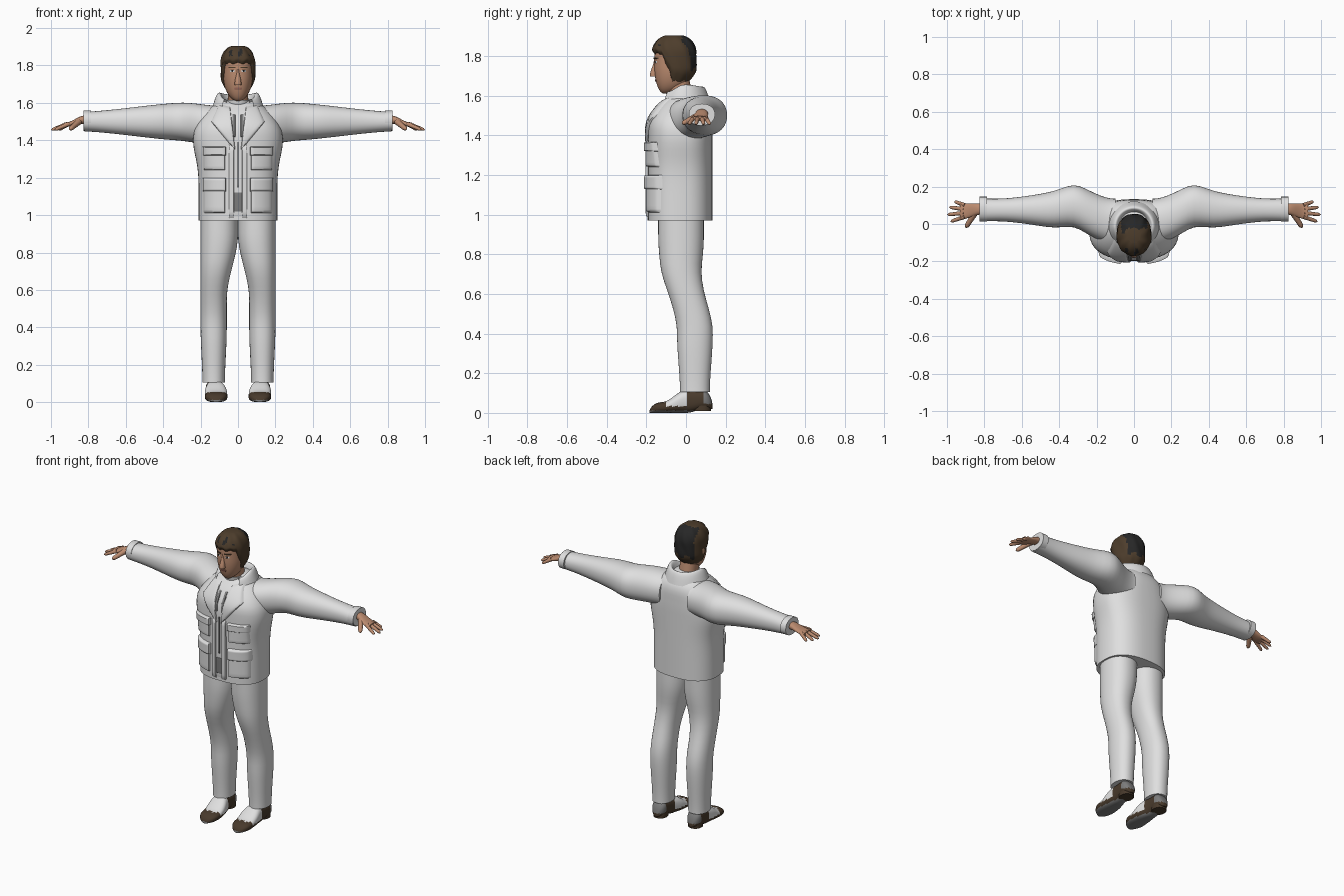
import bpy
import bmesh
from math import sin, cos, pi, sqrt, exp, copysign, radians
from mathutils import Vector
from mathutils.bvhtree import BVHTree

cube = bpy.data.objects.get("Cube")
if cube:
    bpy.data.objects.remove(cube, do_unlink=True)


def material(name, red, green, blue):
    mat = bpy.data.materials.new(name)
    mat.use_nodes = True
    mat.diffuse_color = (red, green, blue, 1)
    shader = mat.node_tree.nodes["Principled BSDF"]
    shader.inputs["Base Color"].default_value = mat.diffuse_color
    shader.inputs["Roughness"].default_value = 0.8
    return mat


WHITE = material("white cloth", 0.74, 0.74, 0.74)
SKIN = material("skin", 0.5, 0.26, 0.16)
HAIR = material("brown hair", 0.075, 0.047, 0.025)
DARK = material("near black", 0.02, 0.02, 0.02)
SHOE = material("brown leather", 0.065, 0.042, 0.025)
GREY = material("grey cloth", 0.2, 0.2, 0.2)
LIPS = material("lips", 0.36, 0.15, 0.11)


def ramp(value, low, high):
    t = min(1, max(0, (value - low) / (high - low)))
    return t * t * (3 - 2 * t)


def bump(value, middle, width):
    return exp(-((value - middle) / width) ** 2)


def rounded(value, end, length):
    """Quarter-circle taper that closes a form towards its end."""
    gap = max(0, 1 - abs(end - value) / length)
    return sqrt(max(0.01, 1 - gap * gap))


def oval(angle, power):
    return [copysign(abs(v) ** (2 / power), v) for v in (cos(angle), sin(angle))]


def build(name, rows, mats, closed=True, rule=None, side=1):
    """Skin a grid of points; rule picks a material slot from a face centre."""
    bm = bmesh.new()
    grid = [[bm.verts.new((p[0] * side, p[1], p[2])) for p in row] for row in rows]
    count = len(rows[0])
    for low, high in zip(grid, grid[1:]):
        for i in range(count if closed else count - 1):
            j = (i + 1) % count
            bm.faces.new((low[i], low[j], high[j], high[i]))
    if closed:
        bm.faces.new(grid[0][::-1])
        bm.faces.new(grid[-1])
    bmesh.ops.recalc_face_normals(bm, faces=bm.faces)
    for face in bm.faces:
        face.smooth = True
        if rule:
            face.material_index = rule(face.calc_center_median())
    mesh = bpy.data.meshes.new(name)
    bm.to_mesh(mesh)
    bm.free()
    mesh.set_sharp_from_angle(angle=radians(50))
    for mat in mats:
        mesh.materials.append(mat)
    ob = bpy.data.objects.new(name, mesh)
    bpy.context.collection.objects.link(ob)
    return ob


def loft(name, axis, start, stop, section, mats, power=2.2, sides=40, **extra):
    """Sweep an oval along an axis; section gives two centres and two radii."""
    rows, steps = [], 32
    for k in range(steps + 1):
        t = start + (stop - start) * (1 - cos(pi * k / steps)) / 2
        first, second, wide, tall = section(t)
        row = []
        for i in range(sides):
            u, v = oval(2 * pi * i / sides, power)
            p, q = first + wide * u, second + tall * v
            row.append({"x": (t, p, q), "y": (p, t, q), "z": (p, q, t)}[axis])
        rows.append(row)
    return build(name, rows, mats, **extra)


def limb(name, start, end, radius, mat, side):
    """Tapered round-tipped finger between two points."""
    a, b = Vector(start), Vector(end)
    turn = (b - a).to_track_quat("Z", "Y")
    rows = []
    for k in range(13):
        t = k / 12
        size = radius * (1 - 0.3 * t) * rounded(t, 1, 0.2)
        rows.append([a.lerp(b, t) + turn @ Vector((size * cos(pi * i / 6), size * sin(pi * i / 6), 0))
                     for i in range(12)])
    build(name, rows, [mat], side=side)


def surface(ob):
    return BVHTree.FromPolygons([v.co for v in ob.data.vertices], [p.vertices[:] for p in ob.data.polygons])


def box(x, z, width, height):
    w, h = width / 2, height / 2
    return [(x - w, z - h), (x + w, z - h), (x + w, z + h), (x - w, z + h)]


def patch(name, target, corners, mat, puff, side=1):
    """Raised panel on the front of a surface, from four (x, z) corners."""
    steps = [0, 0.04] + [k / 10 for k in range(1, 10)] + [0.96, 1]
    corners = [Vector(c) for c in corners]
    rows = []
    for v in steps:
        row = []
        for u in steps:
            p = corners[0].lerp(corners[1], u).lerp(corners[3].lerp(corners[2], u), v)
            hit = target.ray_cast(Vector((p.x, -1, p.y)), Vector((0, 1, 0)))[0]
            y = hit.y if hit else -0.05
            edge = min(u, 1 - u, v, 1 - v)
            row.append((p.x, y + (0.003 if edge == 0 else -puff * min(1, 0.7 + 3 * edge)), p.y))
        rows.append(row)
    build(name, rows, [mat], closed=False, side=side)


# Jacket body
def jacket_section(z):
    shoulder = rounded(z, 1.63, 0.2)
    return 0, -0.03 + 0.03 * ramp(z, 1.45, 1.6), (0.21 + 0.03 * bump(z, 1.4, 0.12)) * shoulder, 0.163 * shoulder


front = surface(loft("jacket_body", "z", 0.97, 1.625, jacket_section, [WHITE], power=2.5, sides=48))

# Shirt strip with dark bands in the jacket opening
patch("shirt_front", front, [(-0.03, 0.98), (0.03, 0.98), (0.06, 1.59), (-0.06, 1.59)], WHITE, 0.003)
patch("shirt_lower_band", front, box(0, 1.07, 0.05, 0.11), GREY, 0.005)
patch("shirt_placket", front, box(0, 1.27, 0.012, 0.26), GREY, 0.005)

# Rolled jacket collar around the back of the neck
rows = []
for k in range(13):
    t = k / 12
    row = []
    for i in range(41):
        turn = (i / 20 - 1) * 2.4
        drop = 0.035 * ramp(abs(turn), 1.5, 2.4) - 0.01 * ramp(abs(turn), 0.4, 1.4)
        r = 0.066 + 0.07 * t
        row.append((r * sin(turn), -0.015 + r * cos(turn), 1.57 + 0.075 * sin(pi * t) - drop))
    rows.append(row)
build("jacket_collar", rows, [WHITE], closed=False)

# Neck and shirt collar lean forward
loft("neck", "z", 1.54, 1.69, lambda z: (0, -0.015 - 0.2 * (z - 1.54), 0.054, 0.06), [SKIN])
loft("shirt_collar", "z", 1.55, 1.615, lambda z: (0, -0.02 - 0.2 * (z - 1.54), 0.06, 0.066), [WHITE])


# Head
def head_section(z):
    jaw, crown = rounded(z, 1.61, 0.14), rounded(z, 1.895, 0.08)
    return 0, -0.06 - 0.05 * (1 - jaw), 0.079 * jaw * crown, 0.1 * jaw * crown


def nose_section(z):
    low = 1 - ramp(z, 1.7, 1.78)
    return 0, -0.152 - 0.01 * low, 0.006 + 0.012 * low, 0.01 + 0.01 * low


face = surface(loft("head", "z", 1.611, 1.894, head_section, [SKIN]))
loft("nose", "z", 1.697, 1.785, nose_section, [SKIN], sides=16)
patch("mouth", face, box(0, 1.677, 0.04, 0.011), LIPS, 0.004)

# Hair shell with a shaped hairline
rows = []
for k in range(21):
    t = k / 20
    row = []
    for i in range(64):
        angle = 2 * pi * i / 64
        facing = -sin(angle)
        line = 1.672 + 0.07 * ramp(facing, 0, 0.25) + 0.07 * ramp(facing, 0.3, 0.6) + 0.005 * sin(11 * angle)
        z = line + (1.892 - line) * sin(t * pi / 2)
        cx, cy, rx, ry = head_section(z)
        lift = 0.013 * min(1, t * 7) + 0.01 * t * (1 - t) * sin(9 * angle + 40 * z)
        u, v = oval(angle, 2.2)
        row.append((cx + (rx + lift) * u, cy + (ry + lift) * v, z + 0.012 * ramp(z, 1.82, 1.89)))
    rows.append(row)


def hair_rule(c):
    wave = 0.015 * sin(90 * c.x + 50 * c.z)
    back = c.y + wave > -0.035 and c.z > 1.73 + wave and abs(c.x) < 0.07
    fringe = c.y < -0.13 and c.z > 1.85 and sin(120 * c.x) > 0.5
    return int(back or fringe)


build("hair", rows, [HAIR, DARK], rule=hair_rule)


def ear_section(z):
    size = rounded(z, 1.71, 0.04) * rounded(z, 1.78, 0.03)
    return 0.08, -0.05, 0.013 * size, 0.02 * size


def sleeve_section(x):
    outward = ramp(x, 0.1, 0.33)
    return (0.015 + 0.06 * outward + 0.02 * bump(x, 0.33, 0.08), 1.48 + 0.02 * outward,
            0.12 - 0.06 * ramp(x, 0.2, 0.75), 0.105 - 0.055 * ramp(x, 0.2, 0.9))


def palm_section(x):
    spread = ramp(x, 0.82, 0.92)
    return 0.08 - 0.012 * spread, 1.51 - 0.026 * spread, 0.03 + 0.012 * spread, 0.022 - 0.01 * spread


def leg_section(z):
    calf, thigh = ramp(z, 0.1, 0.4), ramp(z, 0.55, 0.9)
    return (0.13 - 0.03 * thigh, 0.045 - 0.07 * ramp(z, 0.4, 0.75),
            0.06 + 0.01 * calf + 0.03 * thigh, 0.075 + 0.015 * calf + 0.025 * thigh)


def shoe_section(y):
    ends = rounded(y, -0.185, 0.07) * rounded(y, 0.135, 0.05)
    sole = 0.02 * ramp(y, 0, 0.1)
    tall = (0.055 + 0.06 * ramp(y, -0.12, 0) - sole) / 2 * ends
    return 0.117 + 0.01 * ramp(y, -0.08, 0.08), sole + tall, (0.06 - 0.014 * ramp(y, -0.06, 0.03)) * ends, tall


def shoe_rule(c):
    if c.z < 0.012 or (c.y > 0.085 and c.z > 0.045):
        return 2
    scallop = 0.012 * cos(60 * (abs(c.x) - 0.117))
    return 0 if -0.115 - scallop < c.y < 0.01 and c.z > 0.045 + scallop else 1


for label, s in (("left", 1), ("right", -1)):
    # Eyes, brows and ears
    patch(label + "_eye", face, box(0.031, 1.77, 0.024, 0.01), WHITE, 0.003, s)
    patch(label + "_iris", face, box(0.031, 1.77, 0.009, 0.01), DARK, 0.004, s)
    patch(label + "_brow", face, box(0.032, 1.789, 0.04, 0.007), HAIR, 0.005, s)
    loft(label + "_ear", "z", 1.711, 1.779, ear_section, [SKIN], sides=16, side=s)

    # Lapel, front edge, and pockets with flaps
    patch(label + "_shirt_band", front, box(0.022, 1.48, 0.016, 0.13), GREY, 0.006, s)
    patch(label + "_front_edge", front, box(0.035, 1.18, 0.028, 0.4), WHITE, 0.012, s)
    patch(label + "_lapel", front, [(0.012, 1.34), (0.145, 1.5), (0.1, 1.595), (0.042, 1.58)], WHITE, 0.014, s)
    for level, z, height in (("chest", 1.3, 0.12), ("hip", 1.1, 0.18)):
        patch(f"{label}_{level}_pocket", front, box(0.127, z, 0.117, height), WHITE, 0.016, s)
        patch(f"{label}_{level}_flap", front, box(0.127, z + height * 0.35, 0.128, height * 0.4), WHITE, 0.024, s)

    # Sleeve, cuff and hand with spread fingers
    loft(label + "_sleeve", "x", 0.1, 0.82, sleeve_section, [WHITE], side=s)
    loft(label + "_cuff", "x", 0.785, 0.825, lambda x: (0.08, 1.505, 0.066, 0.054), [WHITE], side=s)
    loft(label + "_palm", "x", 0.8, 0.93, palm_section, [SKIN], side=s)
    for i, reach in enumerate((0.15, 0.17, 0.18, 0.17)):
        angle = 0.36 - 0.23 * i
        ray = Vector((cos(angle), sin(angle), 0))
        knuckle = Vector((0.82, 0.068, 1.488)) + ray * 0.09
        tip = Vector((0.82, 0.068, 1.455)) + ray * reach
        limb(f"{label}_finger_{i + 1}", knuckle, tip, 0.012, SKIN, s)
    limb(label + "_thumb", (0.85, 0.06, 1.5), (0.9, -0.02, 1.458), 0.017, SKIN, s)

    # Trouser leg and two-tone shoe
    loft(label + "_trouser_leg", "z", 0.105, 1.04, leg_section, [WHITE], side=s)
    loft(label + "_shoe", "y", -0.184, 0.134, shoe_section, [WHITE, SHOE, GREY], power=2.6, rule=shoe_rule, side=s)
    loft(label + "_shoe_heel", "z", 0.01, 0.05, lambda z: (0.126, 0.08, 0.042, 0.046), [SHOE], side=s)
